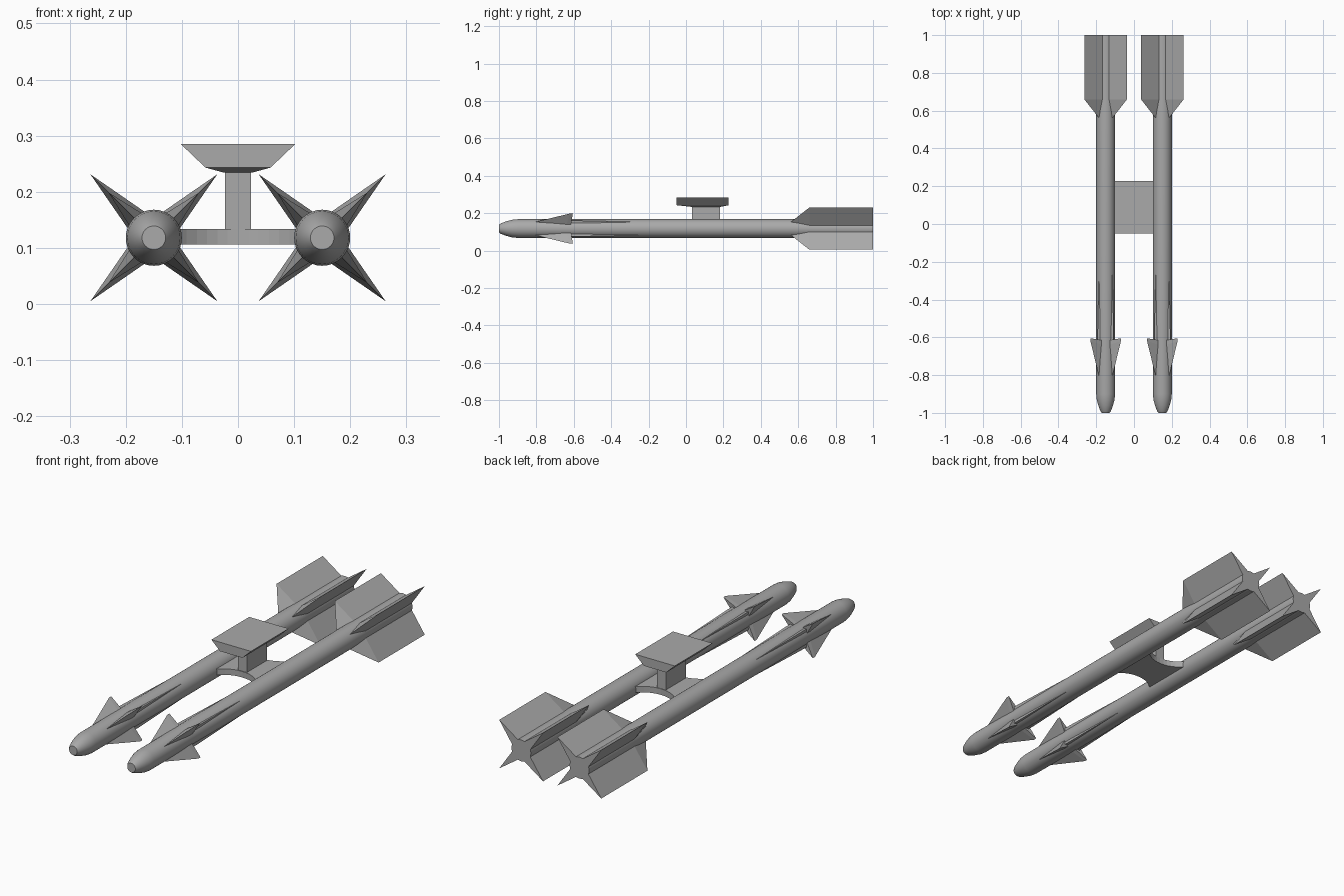
import bpy, math
from mathutils import Matrix, Vector

cube = bpy.data.objects.get("Cube")
if cube:
    bpy.data.objects.remove(cube)

grey = bpy.data.materials.new("mid grey")
grey.use_nodes = True
colour = (0.4, 0.4, 0.4, 1)
grey.diffuse_color = colour
grey.node_tree.nodes["Principled BSDF"].inputs["Base Color"].default_value = colour

AXIS_X, AXIS_Z, RADIUS, SIDES = 0.15, 0.118, 0.05, 32


def make(name, verts, faces, smooth=False):
    mesh = bpy.data.meshes.new(name)
    mesh.from_pydata([tuple(v) for v in verts], [], faces)
    mesh.materials.append(grey)
    obj = bpy.data.objects.new(name, mesh)
    bpy.context.collection.objects.link(obj)
    bpy.ops.object.select_all(action='DESELECT')
    obj.select_set(True)
    bpy.context.view_layer.objects.active = obj
    bpy.ops.object.mode_set(mode='EDIT')
    bpy.ops.mesh.select_all(action='SELECT')
    bpy.ops.mesh.normals_make_consistent(inside=False)
    bpy.ops.object.mode_set(mode='OBJECT')
    if smooth:
        bpy.ops.object.shade_smooth_by_angle(angle=math.radians(30))
    return obj


def loft(name, rings, smooth=False):
    """Skin a list of equally long closed rings and cap both ends."""
    n = len(rings[0])
    verts = [v for ring in rings for v in ring]
    faces = [(k * n + i, k * n + (i + 1) % n, (k + 1) * n + (i + 1) % n, (k + 1) * n + i)
             for k in range(len(rings) - 1) for i in range(n)]
    faces += [tuple(range(n)), tuple(range(len(verts) - n, len(verts)))]
    return make(name, verts, faces, smooth)


def fin(name, centre, angle, lead, root, tip, half):
    """Wedge fin: thick root, knife-sharp leading edge and tip.
    lead: (y, r); root: (front y, back y, r); tip: (front y, back y, r)."""
    y0, y1, r = root
    t0, t1, rt = tip
    local = [(lead[1], lead[0], 0), (r, y0, half), (r, y0, -half),
             (r, y1, half), (r, y1, -half), (rt, t0, 0), (rt, t1, 0)]
    spin = Matrix.Rotation(angle, 3, 'Y')
    verts = [centre + spin @ Vector(v) for v in local]
    faces = [(0, 1, 5), (0, 5, 2), (1, 3, 6, 5), (2, 5, 6, 4),
             (3, 4, 6), (0, 2, 1), (1, 2, 4, 3)]
    make(name, verts, faces)


# Two missiles, each with a turned body and four sets of diagonal fins
profile = [(-1, 0.021), (-0.99, 0.028), (-0.96, 0.039), (-0.93, 0.047), (-0.9, RADIUS), (1, RADIUS)]
for side, sign in (("left", 1), ("right", -1)):
    centre = Vector((sign * AXIS_X, 0, AXIS_Z))
    rings = [[centre + Vector((r * math.cos(a), y, r * math.sin(a)))
              for a in (math.tau * i / SIDES for i in range(SIDES))] for y, r in profile]
    loft(side + "_missile_body", rings, smooth=True)
    for q in range(4):
        angle = math.pi / 4 + q * math.pi / 2
        tag = f"{side}_{q + 1}"
        fin("tail_fin_" + tag, centre, angle, (0.56, 0.049), (0.66, 1, 0.045), (0.66, 1, 0.16), 0.021)
        fin("nose_fin_" + tag, centre, angle, (-0.81, 0.049), (-0.64, -0.615, 0.045),
            (-0.62, -0.605, 0.114), 0.016)
        fin("strake_" + tag, centre, angle, (-0.21, 0.049), (-0.58, -0.66, 0.046),
            (-0.58, -0.63, 0.06), 0.011)


def rect(hx, y0, y1, z):
    return [(-hx, y0, z), (hx, y0, z), (hx, y1, z), (-hx, y1, z)]


# Post and flared mounting head
loft("bracket_post", [rect(0.023, 0.032, 0.182, z) for z in (0.12, 0.24)])
loft("bracket_head", [rect(0.025, 0.03, 0.184, 0.234), rect(0.058, -0.05, 0.228, 0.243),
                      rect(0.102, -0.05, 0.228, 0.285)])

# Cross plate with concave front and back edges
steps = 12
xs = [-0.11 + 0.22 * i / steps for i in range(steps + 1)]
flare = [0.05 * (abs(x) / 0.11) ** 2.2 for x in xs]
outline = [(x, 0.03 - f) for x, f in zip(xs, flare)]
outline += [(x, 0.184 + f) for x, f in reversed(list(zip(xs, flare)))]
loft("cross_plate", [[(x, y, z) for x, y in outline] for z in (0.106, 0.134)])
